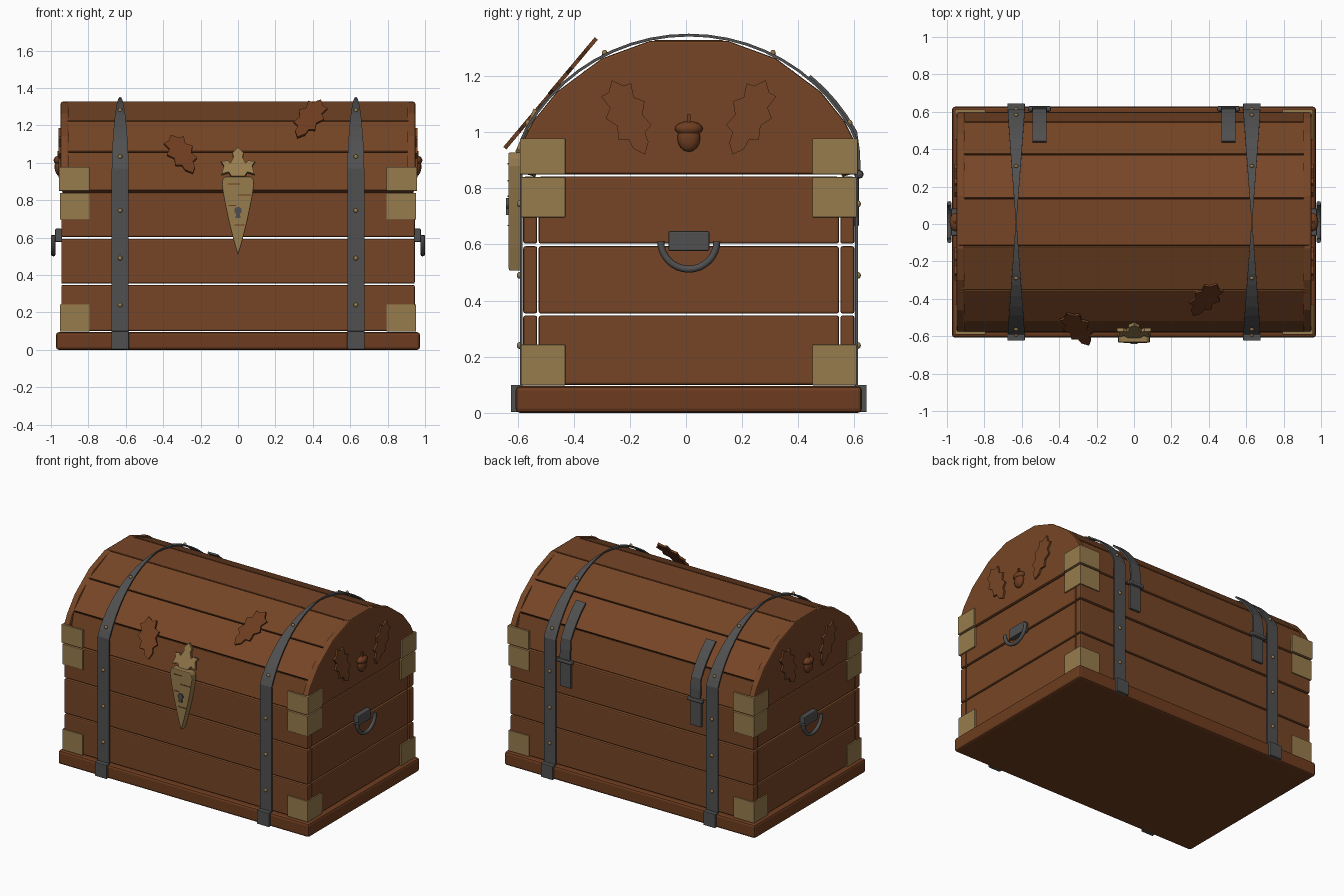
import bpy, bmesh
from math import sin, cos, pi, radians, sqrt
from mathutils import Matrix, Vector

cube = bpy.data.objects.get("Cube")
if cube:
    bpy.data.objects.remove(cube)

MID_Y = 0.01            # every part is built around this depth
ARC_Z, ARC_R = 0.678, 0.662   # lid arch


def material(name, rgb):
    m = bpy.data.materials.new(name)
    m.use_nodes = True
    m.diffuse_color = (*rgb, 1)
    bsdf = next(n for n in m.node_tree.nodes if n.type == 'BSDF_PRINCIPLED')
    bsdf.inputs["Base Color"].default_value = (*rgb, 1)
    return m


WOOD = material("brown wood", (0.18, 0.06, 0.019))
TRIM = material("reddish wood", (0.155, 0.046, 0.014))
BRASS = material("aged brass", (0.31, 0.2, 0.075))
STEEL = material("dark steel", (0.08, 0.08, 0.08))


def finish(obj, mat, mirror="", bevel=0.0, smooth=False):
    obj.location.y = MID_Y
    obj.data.materials.append(mat)
    if mirror:
        mod = obj.modifiers.new("mirror", 'MIRROR')
        mod.use_axis = [axis in mirror for axis in "XYZ"]
    if bevel:
        mod = obj.modifiers.new("bevel", 'BEVEL')
        mod.width, mod.segments = bevel, 2
    if smooth:
        for p in obj.data.polygons:
            p.use_smooth = True
    return obj


def from_bmesh(name, bm, mat, **options):
    bmesh.ops.recalc_face_normals(bm, faces=bm.faces)
    mesh = bpy.data.meshes.new(name)
    bm.to_mesh(mesh)
    bm.free()
    obj = bpy.data.objects.new(name, mesh)
    bpy.context.collection.objects.link(obj)
    return finish(obj, mat, **options)


def box(name, x, y, z, mat, **options):
    """Box from three (low, high) spans."""
    bm = bmesh.new()
    size = [s[1] - s[0] for s in (x, y, z)]
    centre = Vector([(s[0] + s[1]) / 2 for s in (x, y, z)])
    bmesh.ops.create_cube(bm, size=1,
                          matrix=Matrix.Translation(centre) @ Matrix.Diagonal((*size, 1)))
    return from_bmesh(name, bm, mat, **options)


def prism(name, points, depth, matrix, mat, **options):
    """Flat outline extruded along its local z."""
    bm = bmesh.new()
    face = bm.faces.new([bm.verts.new((a, b, 0)) for a, b in points])
    ext = bmesh.ops.extrude_face_region(bm, geom=[face])
    verts = [v for v in ext["geom"] if isinstance(v, bmesh.types.BMVert)]
    bmesh.ops.translate(bm, verts=verts, vec=(0, 0, depth))
    bm.transform(matrix)
    return from_bmesh(name, bm, mat, **options)


def ball(name, centre, radii, mat, **options):
    bm = bmesh.new()
    bmesh.ops.create_uvsphere(bm, u_segments=12, v_segments=8, radius=1,
                              matrix=Matrix.Translation(centre) @ Matrix.Diagonal((*radii, 1)))
    return from_bmesh(name, bm, mat, smooth=True, **options)


def ribbon(name, path, x, thickness, mat):
    """Metal band along (y, z, half width) points."""
    bm = bmesh.new()
    rows = [[bm.verts.new((x + side * w, y, z)) for side in (-1, 1)] for y, z, w in path]
    for a, b in zip(rows, rows[1:]):
        bm.faces.new((a[0], a[1], b[1], b[0]))
    obj = from_bmesh(name, bm, mat, mirror="X")
    mod = obj.modifiers.new("thickness", 'SOLIDIFY')
    mod.thickness, mod.offset = thickness, 0
    return obj


def arch_z(y, radius):
    return ARC_Z + sqrt(radius * radius - y * y)


def both_sides(half):
    """Closes a half outline with its reflection."""
    return half + [(-a, b) for a, b in reversed(half) if a > 0.0001]


def facing_front(x, y, z, slope=90, spin=0):
    return (Matrix.Translation((x, y - MID_Y, z)) @ Matrix.Rotation(radians(slope), 4, 'X')
            @ Matrix.Rotation(radians(spin), 4, 'Z'))


def facing_side(x, y=0, z=0, spin=0):
    return (Matrix.Translation((x, y, z)) @ Matrix.Rotation(pi / 2, 4, 'Z')
            @ Matrix.Rotation(pi / 2, 4, 'X') @ Matrix.Rotation(radians(spin), 4, 'Z'))


# Base and body planks
box("base", (-0.973, 0.973), (-0.617, 0.617), (0, 0.095), TRIM, bevel=0.015)
for i, span in enumerate([(0.1, 0.347), (0.354, 0.594), (0.603, 0.842)]):
    box(f"long_plank_{i}", (-0.945, 0.945), (0.54, 0.59), span, WOOD, mirror="Y", bevel=0.008)
    box(f"end_plank_{i}", (0.9, 0.943), (-0.535, 0.535), span, WOOD, mirror="X", bevel=0.008)

# Lid planks around the arch
edge = [(0.588, 0.85), (0.537, 1.06), (0.365, 1.225), (0.128, 1.328)]
edge += [(-y, z) for y, z in reversed(edge)]
for i, (a, b) in enumerate(zip(edge, edge[1:])):
    a, b, hub = Vector(a), Vector(b), Vector((0, ARC_Z))
    gap = (b - a).normalized() * 0.003
    a, b = a + gap, b - gap
    prism(f"lid_plank_{i}", [a, b, b.lerp(hub, 0.07), a.lerp(hub, 0.07)], 1.88,
          facing_side(-0.94), WOOD, bevel=0.005)

# Rounded lid ends
half = [(0.585, 0.85), (0.585, 0.98)] + [(y, arch_z(y, ARC_R)) for y in (0.555, 0.47, 0.31, 0.14)]
prism("lid_end", both_sides(half), 0.043, facing_side(0.905), WOOD, mirror="X", bevel=0.008)

# Brass corner brackets
for name, z, out in [("bottom", (0.098, 0.243), 0), ("top", (0.697, 0.84), 0),
                     ("lid", (0.85, 0.978), 0.004)]:
    box(f"{name}_bracket_front", (0.793, 0.953 + out), (0.585, 0.598 + out), z, BRASS,
        mirror="XY", bevel=0.003)
    box(f"{name}_bracket_side", (0.935, 0.953 + out), (0.44, 0.596 + out), z, BRASS,
        mirror="XY", bevel=0.003)

# Steel straps that narrow over the top
STRAP_X = 0.63
BAND_R = 0.668
path = [(0.597, 0.09, 0.045), (0.597, 0.5, 0.045), (0.597, 0.97, 0.045)]
for i in range(11):
    y = BAND_R * sin(radians(60 - i * 6))
    path.append((y, arch_z(y, BAND_R), 0.002 + 0.043 * min(1, y / 0.58)))
path += [(-y, z, w) for y, z, w in reversed(path[:-1])]
ribbon("strap", path, STRAP_X, 0.01, STEEL)
box("strap_foot", (STRAP_X - 0.046, STRAP_X + 0.046), (0.595, 0.634), (0.003, 0.1), STEEL,
    mirror="XY", bevel=0.003)

# Studs on the straps
studs = [(0.603, z) for z in (0.24, 0.49, 0.745)]
studs += [(y, arch_z(y, BAND_R + 0.006)) for y in (0.573, 0.3)]
for i, (y, z) in enumerate(studs):
    ball(f"stud_{i}", (STRAP_X, y, z), (0.012, 0.01, 0.012), BRASS, mirror="XY")

# Back hinges
HINGE_X = 0.505
path = [(0.606, 0.86, 0.04), (0.604, 0.93, 0.04)]
path += [(y, arch_z(y, 0.676), 0.037) for y in (0.594, 0.56, 0.52, 0.48, 0.43)]
ribbon("hinge_arm", path, HINGE_X, 0.012, STEEL)
box("hinge_plate", (HINGE_X - 0.042, HINGE_X + 0.042), (0.588, 0.606), (0.665, 0.84), STEEL,
    mirror="X", bevel=0.003)
box("hinge_barrel", (HINGE_X - 0.062, HINGE_X + 0.062), (0.59, 0.622), (0.835, 0.865), STEEL,
    mirror="X", bevel=0.012)

# Side handles
box("handle_mount", (0.94, 0.978), (-0.073, 0.073), (0.577, 0.648), STEEL, mirror="X", bevel=0.006)
curve = bpy.data.curves.new("handle_ring", 'CURVE')
curve.dimensions = '3D'
curve.bevel_depth, curve.bevel_resolution = 0.0125, 2
curve.use_fill_caps = True
line = curve.splines.new('POLY')
line.points.add(16)
for i, p in enumerate(line.points):
    t = pi + pi * i / 16
    p.co = (0.9875, 0.1 * cos(t), 0.612 + 0.1 * sin(t), 1)
ring = bpy.data.objects.new("handle_ring", curve)
bpy.context.collection.objects.link(ring)
finish(ring, STEEL, mirror="X")

# Lock plate shaped like a root with a leafy crown
root = [(0, 0.505), (0.025, 0.59), (0.052, 0.7), (0.073, 0.8), (0.086, 0.88), (0.083, 0.91), (0.068, 0.927)]
prism("lock_plate", both_sides(root), 0.05, facing_front(0, -0.583, 0), BRASS, bevel=0.005)
crown = [(0.035, 0), (0.05, 0.025), (0.088, 0.012), (0.075, 0.06), (0.09, 0.085), (0.055, 0.09),
         (0.04, 0.075), (0.024, 0.11), (0.03, 0.135), (0, 0.168)]
prism("lock_crown", both_sides(crown), 0.02, facing_front(0, -0.59, 0.922, 67), BRASS)
for i, (a, b, z) in enumerate([(-0.055, 0.01, 0.885), (0.0, 0.07, 0.825), (-0.05, -0.01, 0.77),
                               (-0.02, 0.035, 0.665)]):
    box(f"lock_groove_{i}", (a, b), (-0.646, -0.64), (z, z + 0.005), TRIM)
keyhole = [(0.02 * sin(t * pi / 6), 0.745 - 0.02 * cos(t * pi / 6)) for t in range(1, 7)]
keyhole = [(0.014, 0.705)] + keyhole
prism("keyhole", both_sides(keyhole), 0.009, facing_front(0, -0.632, 0), STEEL)

# Spiky leaves on the lid front and ends
half_leaf = [(0, 0.5), (0.1, 0.38), (0.2, 0.37), (0.16, 0.2), (0.26, 0.1), (0.17, -0.04),
             (0.22, -0.2), (0.11, -0.25), (0.1, -0.38), (0, -0.5)]
half_leaf = [(a * 0.29, b * 0.29) for a, b in half_leaf]
leaf = half_leaf + [(-a, b) for a, b in reversed(half_leaf[1:-1])]
prism("front_leaf_low", leaf, 0.014, facing_front(-0.3, -0.555, 1.04, 50, 24), TRIM)
prism("front_leaf_high", leaf, 0.014, facing_front(0.38, -0.398, 1.23, 50, -26), TRIM)
prism("end_leaf", leaf, 0.018, facing_side(0.942, -0.215, 1.053, 24), WOOD, mirror="XY")

# Acorns on the lid ends
ball("acorn_nut", (0.955, 0, 0.98), (0.026, 0.041, 0.05), TRIM, mirror="X")
ball("acorn_cap", (0.955, 0, 1.013), (0.031, 0.05, 0.026), TRIM, mirror="X")
box("acorn_stem", (0.952, 0.966), (-0.007, 0.007), (1.03, 1.064), TRIM, mirror="X")
